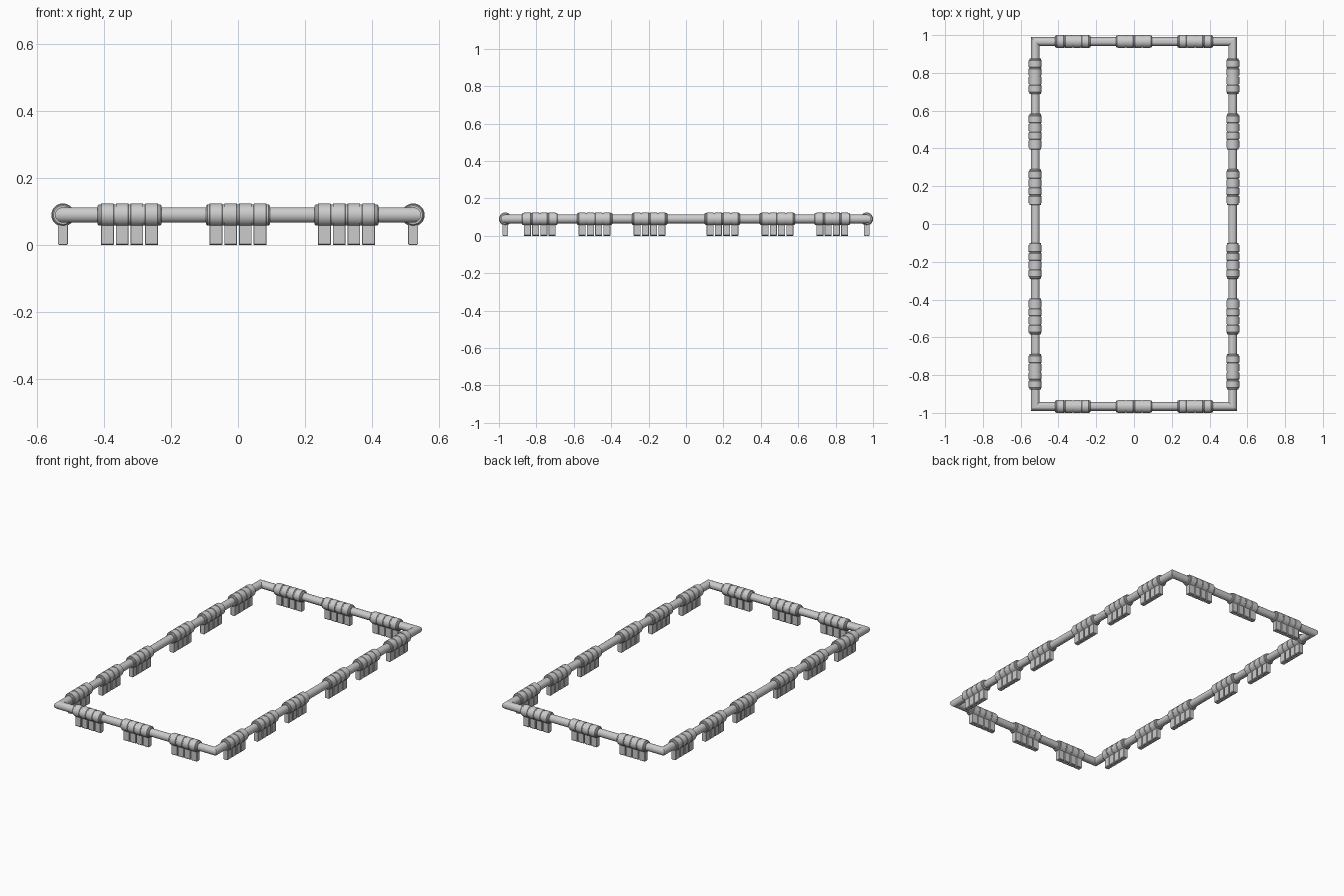
import bpy, bmesh
from math import sin, cos, pi, asin

if "Cube" in bpy.data.objects:
    bpy.data.objects.remove(bpy.data.objects["Cube"])

CX, CY, CZ = 0.523, 0.966, 0.09        # rail centre lines
R_PIPE, R_SLEEVE, R_CLAMP = 0.023, 0.0315, 0.0345
LEG = 0.015                            # half thickness of a foot
SIDES = 24


def make_mesh(name, bm):
    bmesh.ops.recalc_face_normals(bm, faces=bm.faces)
    me = bpy.data.meshes.new(name)
    bm.to_mesh(me)
    bm.free()
    return me


def place(name, me, loc=(0, 0, 0), rot=0):
    ob = bpy.data.objects.new(name, me)
    ob.location = loc
    ob.rotation_euler.z = rot
    bpy.context.collection.objects.link(ob)
    return ob


def loft(bm, rings, closed):
    n = len(rings)
    for i in range(n if closed else n - 1):
        a, b = rings[i], rings[(i + 1) % n]
        for j in range(len(a)):
            k = (j + 1) % len(a)
            bm.faces.new((a[j], a[k], b[k], b[j]))


# Rectangular pipe frame with mitred corners
bm = bmesh.new()
rings = []
for sx, sy in ((1, 1), (-1, 1), (-1, -1), (1, -1)):
    ring = []
    for j in range(SIDES):
        a = 2 * pi * j / SIDES
        d = R_PIPE * cos(a)
        ring.append(bm.verts.new((sx * (CX + d), sy * (CY + d), CZ + R_PIPE * sin(a))))
    rings.append(ring)
loft(bm, rings, True)
place("pipe_frame", make_mesh("pipe_frame", bm))

# Sleeve around the pipe, chamfered at both ends
bm = bmesh.new()
rings = []
for x, r in ((-0.095, R_PIPE), (-0.095, 0.028), (-0.091, R_SLEEVE),
             (0.091, R_SLEEVE), (0.095, 0.028), (0.095, R_PIPE)):
    rings.append([bm.verts.new((x, r * cos(2 * pi * j / SIDES), r * sin(2 * pi * j / SIDES)))
                  for j in range(SIDES)])
loft(bm, rings, False)
sleeve = make_mesh("sleeve", bm)

# Four clamps per sleeve: keyhole outline (ring plus foot) extruded along the pipe
def keyhole(inset):
    r, h = R_CLAMP - inset, LEG - inset
    gap = asin(h / r)
    a0, a1 = -pi / 2 + gap, 3 * pi / 2 - gap
    pts = [(r * cos(a0 + (a1 - a0) * j / SIDES), r * sin(a0 + (a1 - a0) * j / SIDES))
           for j in range(SIDES + 1)]
    bot, c = -CZ + inset, 0.004
    return pts + [(-h, bot + c), (-h + c, bot), (h - c, bot), (h, bot + c)]


bm = bmesh.new()
for cx in (-0.066, -0.022, 0.022, 0.066):
    rings = []
    for dx, inset in ((-0.019, 0.0012), (-0.0178, 0), (0.0178, 0), (0.019, 0.0012)):
        rings.append([bm.verts.new((cx + dx, y, z)) for y, z in keyhole(inset)])
    loft(bm, rings, False)
    bm.faces.new(rings[0])
    bm.faces.new(rings[-1])
clamps = make_mesh("clamps", bm)

# Stations: three on each short rail, six on each long rail
stations = [(x, s * CY, 0) for s in (-1, 1) for x in (-0.324, 0, 0.324)]
stations += [(s * CX, t * y, pi / 2) for s in (-1, 1) for t in (-1, 1)
             for y in (0.195, 0.489, 0.782)]
for i, (x, y, rot) in enumerate(stations):
    place(f"sleeve_{i + 1}", sleeve, (x, y, CZ), rot)
    place(f"clamp_feet_{i + 1}", clamps, (x, y, CZ), rot)

# Smooth round surfaces, sharp corners
seen = set()
for ob in list(bpy.context.collection.objects):
    if ob.data.name in seen:
        continue
    seen.add(ob.data.name)
    bpy.ops.object.select_all(action='DESELECT')
    ob.select_set(True)
    bpy.context.view_layer.objects.active = ob
    bpy.ops.object.shade_smooth_by_angle(angle=pi / 6)
